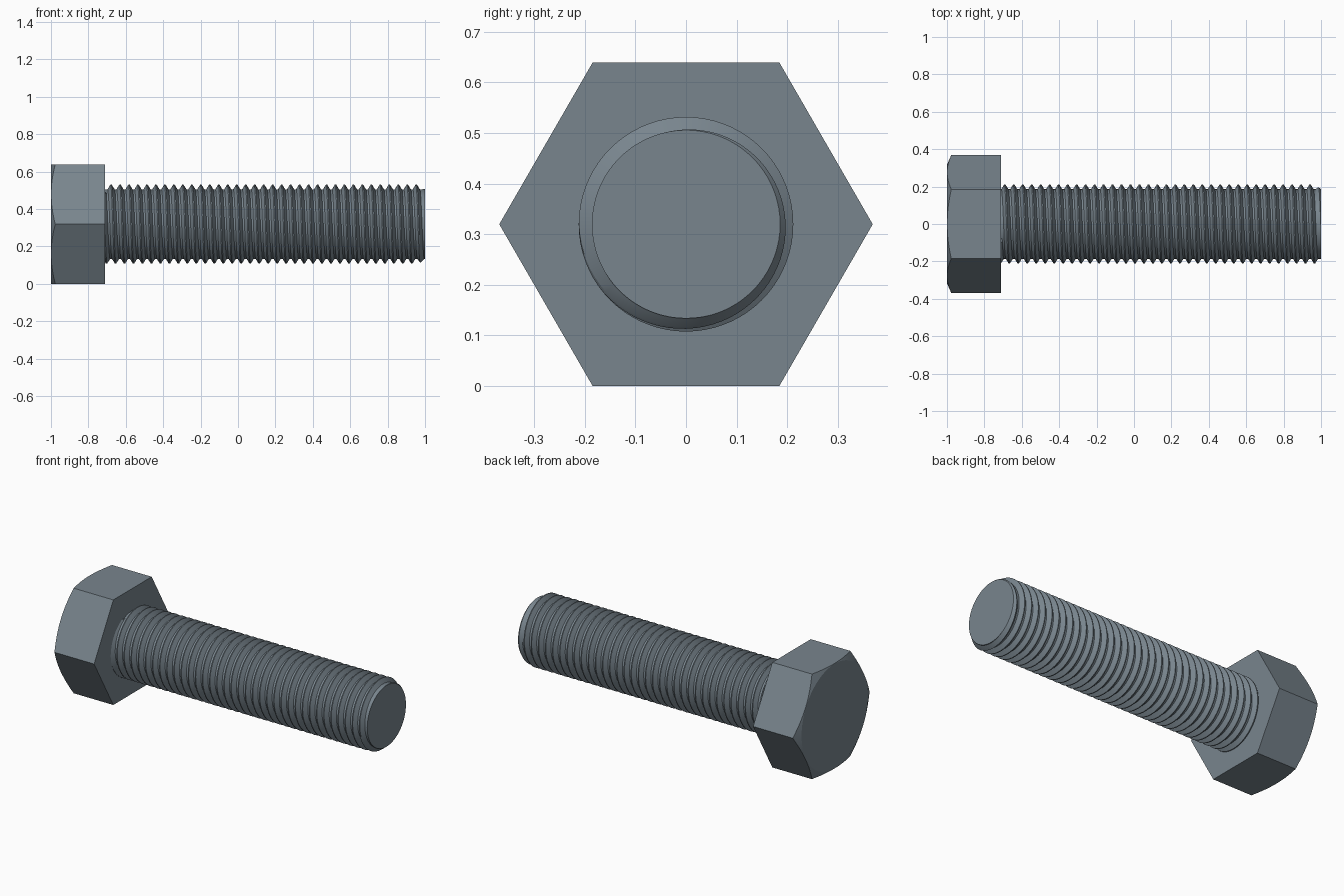
import bpy, bmesh, math

cube = bpy.data.objects.get("Cube")
if cube:
    bpy.data.objects.remove(cube, do_unlink=True)

AXIS_Z = 0.3195               # height of the bolt axis
APOTHEM = 0.3195              # half the distance across the head flats
HEAD_X0, HEAD_X1 = -1.0, -0.71
MAJOR, MINOR = 0.212, 0.186   # thread crest and root radius
PITCH, SEG = 0.048, 72

steel = bpy.data.materials.new("blue grey steel")
colour = (0.19, 0.235, 0.27, 1)
steel.diffuse_color = colour
steel.use_nodes = True
steel.node_tree.nodes["Principled BSDF"].inputs["Base Color"].default_value = colour


def polar(x, r, t):
    """Point at angle t and radius r around the bolt axis."""
    return (x, r * math.cos(t), AXIS_Z + r * math.sin(t))


def finish(bm, name):
    bmesh.ops.recalc_face_normals(bm, faces=bm.faces)
    mesh = bpy.data.meshes.new(name)
    bm.to_mesh(mesh)
    bm.free()
    mesh.materials.append(steel)
    obj = bpy.data.objects.new(name, mesh)
    bpy.context.collection.objects.link(obj)
    bpy.ops.object.select_all(action='DESELECT')
    obj.select_set(True)
    bpy.context.view_layer.objects.active = obj
    bpy.ops.object.shade_smooth_by_angle(angle=math.radians(15))
    return obj


# Hexagonal head, its outer corners trimmed by a shallow cone
bm = bmesh.new()
PER_SIDE = 16
N = 6 * PER_SIDE
face_ring, edge_ring = [], []
for i in range(N):
    t = 2 * math.pi * i / N
    r = APOTHEM / math.cos(t % (math.pi / 3) - math.pi / 6)
    face_ring.append(bm.verts.new(polar(HEAD_X0, APOTHEM - 0.002, t)))
    edge_ring.append(bm.verts.new(polar(HEAD_X0 + (r - APOTHEM + 0.002) * 0.45, r, t)))
corner_r = APOTHEM / math.cos(math.pi / 6)
base = [bm.verts.new(polar(HEAD_X1, corner_r, s * math.pi / 3)) for s in range(6)]
bm.faces.new(face_ring)
bm.faces.new(base)
for i in range(N):
    j = (i + 1) % N
    bm.faces.new((face_ring[i], face_ring[j], edge_ring[j], edge_ring[i]))
for s in range(6):
    top = [edge_ring[(s * PER_SIDE + k) % N] for k in range(PER_SIDE + 1)]
    bm.faces.new(top + [base[(s + 1) % 6], base[s]])
finish(bm, "hex_head")

# Threaded shank: a tooth profile swept along a right-handed helix
bm = bmesh.new()
PROFILE = ((0.0, MINOR), (0.22, MINOR), (0.55, MAJOR), (0.67, MAJOR))
X0, X1 = HEAD_X1 - 0.01, 1.0
start = X0 - 2 * PITCH
turns = math.ceil((X1 - start) / PITCH) + 1
rows = []
for i in range(turns * SEG + 1):
    t = 2 * math.pi * i / SEG
    row = []
    for offset, r in PROFILE:
        x = start + PITCH * (i / SEG + offset)
        if x <= X0:
            r = MINOR
        x = min(max(x, X0), X1)
        r = min(r, MINOR + (X1 - x) * 0.8)   # chamfered tip
        row.append(bm.verts.new(polar(x, r, t)))
    rows.append(row)
for i in range(len(rows) - 1):
    a, b = rows[i], rows[i + 1]
    for k in range(3):
        bm.faces.new((a[k], a[k + 1], b[k + 1], b[k]))
    if i + 1 + SEG < len(rows):
        c, d = rows[i + SEG], rows[i + SEG + 1]
        bm.faces.new((a[3], c[0], d[0], b[3]))
# Flat end caps
for x in (X0, X1):
    bm.faces.new([bm.verts.new(polar(x, MINOR, 2 * math.pi * i / SEG)) for i in range(SEG)])
bmesh.ops.remove_doubles(bm, verts=bm.verts, dist=1e-5)
bmesh.ops.dissolve_degenerate(bm, edges=bm.edges, dist=1e-5)
finish(bm, "threaded_shank")
